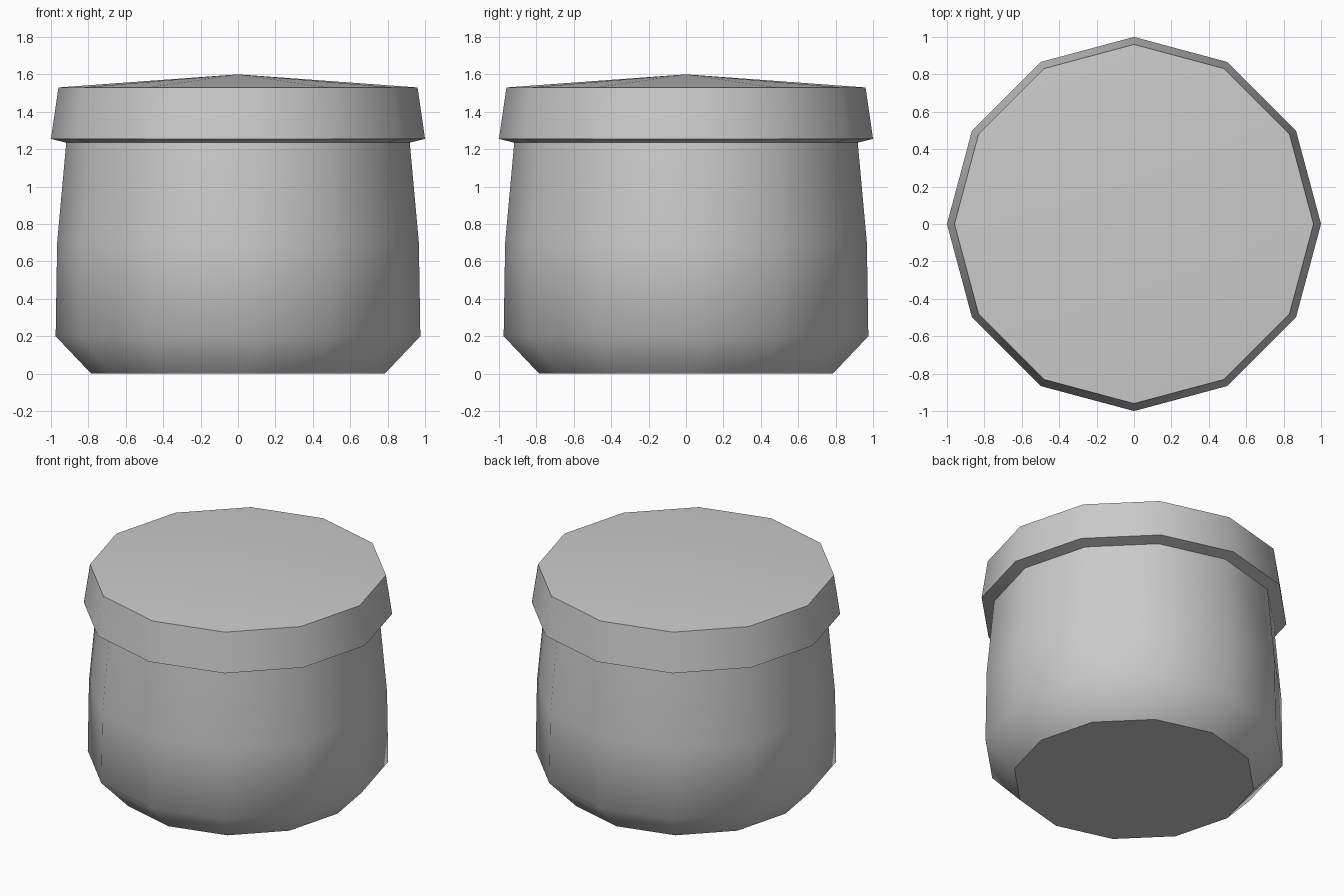
import bpy
import math

cube = bpy.data.objects.get("Cube")
if cube:
    bpy.data.objects.remove(cube, do_unlink=True)

SIDES = 12

grey = bpy.data.materials.new("plain_grey")
grey.use_nodes = True
colour = (0.6, 0.6, 0.6, 1)
grey.diffuse_color = colour
grey.node_tree.nodes["Principled BSDF"].inputs["Base Color"].default_value = colour


def lathe(name, profile, sharp_heights):
    """Turn a (radius, height) profile about z; radius 0 makes a single pole."""
    verts, rings, faces = [], [], []
    for r, z in profile:
        n = SIDES if r > 0 else 1
        start = len(verts)
        for i in range(n):
            a = math.tau * i / SIDES
            verts.append((r * math.cos(a), r * math.sin(a), z))
        rings.append([start + i % n for i in range(SIDES)])
    for low, high in zip(rings, rings[1:]):
        for i in range(SIDES):
            j = (i + 1) % SIDES
            quad = [low[i], low[j], high[j], high[i]]
            faces.append(list(dict.fromkeys(quad)))
    if profile[0][0] > 0:
        faces.append(rings[0][::-1])
    mesh = bpy.data.meshes.new(name)
    mesh.from_pydata(verts, [], faces)
    mesh.materials.append(grey)
    mesh.polygons.foreach_set("use_smooth", [True] * len(mesh.polygons))
    # Keep the chosen rims crisp
    for edge in mesh.edges:
        a, b = (mesh.vertices[v].co.z for v in edge.vertices)
        if abs(a - b) < 1e-5 and any(abs(a - h) < 1e-4 for h in sharp_heights):
            edge.use_edge_sharp = True
    obj = bpy.data.objects.new(name, mesh)
    bpy.context.collection.objects.link(obj)
    return obj


# Pot body with a chamfered foot and a slight taper to the neck
lathe("jar_body", [(0.785, 0), (0.975, 0.2), (0.967, 0.7), (0.918, 1.24)], [0])

# Overhanging lid with a shallow conical top
lathe("jar_lid", [(0, 1.235), (0.918, 1.235), (1, 1.255), (0.96, 1.53), (0, 1.6)],
      [1.235, 1.255, 1.53])
